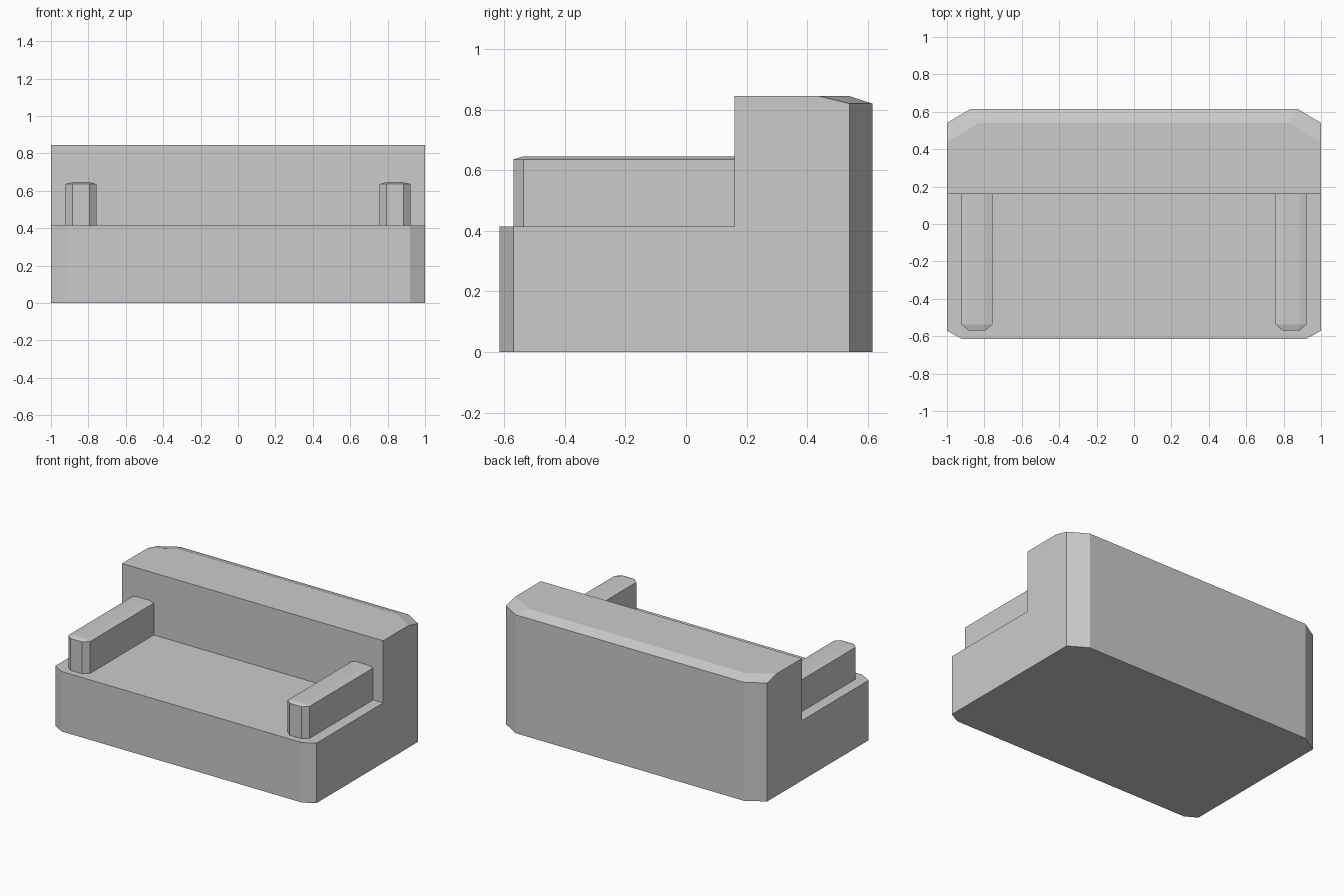
import bpy
import bmesh
from mathutils import Vector

cube = bpy.data.objects.get("Cube")
if cube:
    bpy.data.objects.remove(cube, do_unlink=True)

GREY = (0.6, 0.6, 0.6, 1)
fabric = bpy.data.materials.new("grey_fabric")
fabric.use_nodes = True
fabric.diffuse_color = GREY
fabric.node_tree.nodes["Principled BSDF"].inputs["Base Color"].default_value = GREY


def extrude_profile(profile, x0, x1):
    """Solid from a side profile of (y, z) points, swept along x."""
    bm = bmesh.new()
    face = bm.faces.new([bm.verts.new((x0, y, z)) for y, z in profile])
    new = bmesh.ops.extrude_face_region(bm, geom=[face])["geom"]
    moved = [v for v in new if isinstance(v, bmesh.types.BMVert)]
    bmesh.ops.translate(bm, verts=moved, vec=(x1 - x0, 0, 0))
    bmesh.ops.recalc_face_normals(bm, faces=bm.faces)
    return bm


def slice_off(bm, a, b, c, centre):
    """Cut away what lies beyond the plane through a, b, c and cap the cut."""
    a, b, c = Vector(a), Vector(b), Vector(c)
    normal = (b - a).cross(c - a).normalized()
    if normal.dot(a - Vector(centre)) < 0:
        normal.negate()
    bmesh.ops.bisect_plane(bm, geom=bm.verts[:] + bm.edges[:] + bm.faces[:],
                           dist=1e-5, plane_co=a, plane_no=normal, clear_outer=True)
    rim = [e for e in bm.edges if e.is_boundary]
    bmesh.ops.holes_fill(bm, edges=rim, sides=0)
    bmesh.ops.recalc_face_normals(bm, faces=bm.faces)


def finish(bm, name):
    mesh = bpy.data.meshes.new(name)
    bm.to_mesh(mesh)
    bm.free()
    mesh.materials.append(fabric)
    obj = bpy.data.objects.new(name, mesh)
    bpy.context.collection.objects.link(obj)


FRONT, BACK, STEP = -0.615, 0.615, 0.16
SEAT, EAVE, TOP = 0.415, 0.82, 0.845

# Seat and backrest in one L-shaped block
body = extrude_profile([(FRONT, 0), (BACK, 0), (BACK, TOP), (STEP, TOP),
                        (STEP, SEAT), (FRONT, SEAT)], -1, 1)
middle = (0, 0, 0.3)
for s in (-1, 1):
    slice_off(body, (s, -0.57, 0), (s * 0.92, FRONT, 0), (s, -0.57, 1), middle)
    slice_off(body, (s, 0.54, 0), (s * 0.875, BACK, 0), (s, 0.54, 1), middle)
    # sloped top corner of the backrest
    slice_off(body, (s * 0.83, 0.54, TOP), (s, 0.54, EAVE), (s * 0.875, BACK, EAVE), middle)
# sloped rear top edge
slice_off(body, (0, 0.54, TOP), (1, 0.54, TOP), (0, BACK, EAVE), middle)
finish(body, "seat_and_backrest")

# Armrests with softened front corners and crowned tops
AX, HALF, RIDGE = 0.84, 0.083, 0.045
NOSE, SHOULDER, RIM, CROWN = -0.57, -0.537, 0.636, 0.646
for side, name in ((1, "left_armrest"), (-1, "right_armrest")):
    x = side * AX
    arm = extrude_profile([(NOSE, SEAT), (STEP, SEAT), (STEP, CROWN), (NOSE, CROWN)],
                          x - HALF, x + HALF)
    centre = (x, -0.2, 0.5)
    for s in (-1, 1):
        outer, inner = x + s * HALF, x + s * RIDGE
        slice_off(arm, (outer, SHOULDER, 0), (inner, NOSE, 0), (outer, SHOULDER, 1), centre)
        slice_off(arm, (outer, 0, RIM), (inner, 0, CROWN), (outer, 1, RIM), centre)
        slice_off(arm, (outer, SHOULDER, RIM), (inner, NOSE, RIM),
                  (x + s * RIDGE, SHOULDER, CROWN), centre)
    slice_off(arm, (x, NOSE, RIM), (x, SHOULDER, CROWN), (x + 1, NOSE, RIM), centre)
    finish(arm, name)
